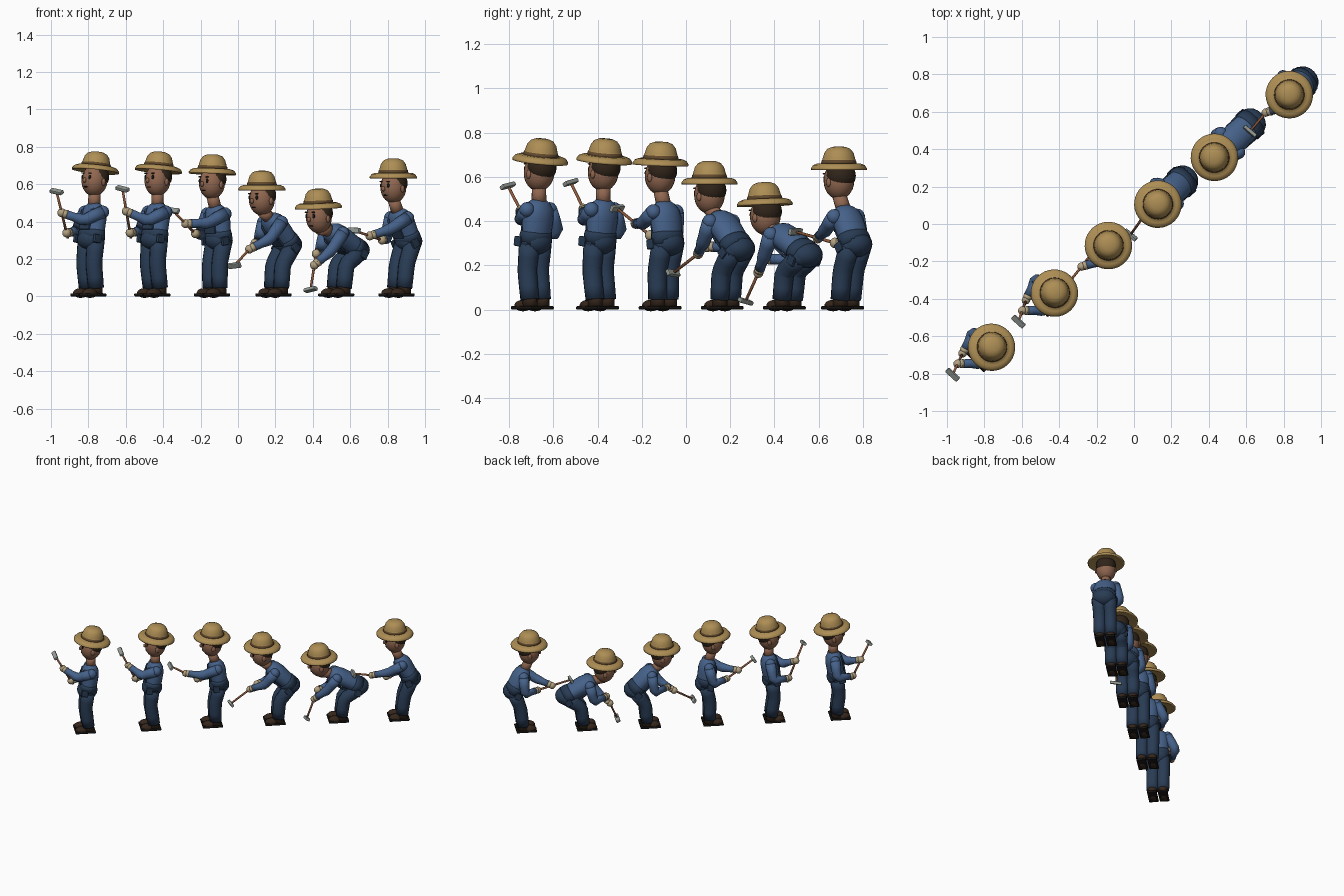
import bpy, bmesh, math
from mathutils import Matrix, Vector as V

if "Cube" in bpy.data.objects:
    bpy.data.objects.remove(bpy.data.objects["Cube"])

def mat(name, r, g, b):
    m = bpy.data.materials.new(name)
    m.diffuse_color = (r, g, b, 1)
    m.use_nodes = True
    m.node_tree.nodes["Principled BSDF"].inputs["Base Color"].default_value = m.diffuse_color
    return m

SHIRT = mat("shirt_blue", .06, .12, .25)
DENIM = mat("dark_denim", .022, .045, .09)
BOOT = mat("boot_brown", .035, .019, .011)
SKIN = mat("skin", .28, .135, .08)
HAIR = mat("hair", .03, .018, .01)
STRAW = mat("straw", .42, .27, .09)
BAND = mat("hat_band", .12, .065, .025)
GLOVE = mat("glove", .45, .36, .22)
WOOD = mat("wood", .27, .1, .045)
METAL = mat("metal", .3, .33, .3)
DARK = mat("dark", .01, .008, .007)

def finish(name, bm, m, M, smooth=True):
    bm.transform(M)
    bmesh.ops.recalc_face_normals(bm, faces=bm.faces)
    for f in bm.faces:
        f.smooth = smooth
    me = bpy.data.meshes.new(name)
    bm.to_mesh(me)
    bm.free()
    me.materials.append(m)
    bpy.context.collection.objects.link(bpy.data.objects.new(name, me))

def ball(name, c, s, m, M, seg=20):
    bm = bmesh.new()
    bmesh.ops.create_uvsphere(bm, u_segments=seg, v_segments=seg // 2 + 2, radius=1)
    finish(name, bm, m, M @ Matrix.Translation(c) @ Matrix.Diagonal((*s, 1)))

def box(name, s, m, M, bevel=.006):
    bm = bmesh.new()
    bmesh.ops.create_cube(bm, size=1)
    bmesh.ops.scale(bm, vec=s, verts=bm.verts)
    bmesh.ops.bevel(bm, geom=bm.edges[:], offset=bevel, segments=2, affect='EDGES', profile=.5)
    finish(name, bm, m, M, False)

def tube(name, path, radii, m, M, wide=1.0, n=16):
    """Round or elliptical tube through points; 'wide' stretches it sideways."""
    path = [V(p) for p in path]
    bm, rings = bmesh.new(), []
    for i, (p, r) in enumerate(zip(path, radii)):
        t = (path[min(i + 1, len(path) - 1)] - path[max(i - 1, 0)]).normalized()
        ref = V((0, 1, 0)) if abs(t.y) < .9 else V((0, 0, 1))
        u = (ref - t * ref.dot(t)).normalized()
        w = t.cross(u)
        rings.append([bm.verts.new(p + u * r * wide * math.cos(a) + w * r * math.sin(a))
                      for a in (2 * math.pi * k / n for k in range(n))])
    for a, b in zip(rings, rings[1:]):
        for k in range(n):
            bm.faces.new((a[k], a[(k + 1) % n], b[(k + 1) % n], b[k]))
    bm.faces.new(rings[0])
    bm.faces.new(rings[-1])
    finish(name, bm, m, M)

def lathe(name, prof, m, M, n=36):
    bm = bmesh.new()
    vs = [bm.verts.new((r, 0, z)) for r, z in prof]
    es = [bm.edges.new(e) for e in zip(vs, vs[1:])]
    bmesh.ops.spin(bm, geom=vs + es, axis=(0, 0, 1), cent=(0, 0, 0), angle=2 * math.pi, steps=n)
    bmesh.ops.remove_doubles(bm, verts=bm.verts, dist=1e-5)
    finish(name, bm, m, M)

def joint(a, b, l1, l2, pole):
    """Middle joint of a two-bone limb, bent towards the pole."""
    d = b - a
    L = min(d.length, l1 + l2 - .002)
    t = d.normalized()
    x = (l1 * l1 - l2 * l2 + L * L) / (2 * L)
    h = math.sqrt(max(l1 * l1 - x * x, 0))
    pole = V(pole)
    return a + t * x + (pole - t * pole.dot(t)).normalized() * h

def limb(name, a, j, b, r, m, M):
    tube(name, [a, a.lerp(j, .5), a.lerp(j, .88), j.lerp(b, .12), j.lerp(b, .55), b],
         [r[0], r[0] * .97, r[1], r[1], r[2] * 1.03, r[2]], m, M)
    ball(name + "_joint", a, [r[0]] * 3, m, M, 14)

def head(M):
    ball("head", (0, 0, 0), (.071, .068, .085), SKIN, M, 24)
    ball("hair", (-.013, 0, .022), (.066, .070, .064), HAIR, M)
    ball("nose", (.072, 0, -.008), (.012, .01, .014), SKIN, M, 10)
    ball("mouth", (.058, 0, -.042), (.006, .017, .004), DARK, M, 10)
    for s in (-1, 1):
        ball("ear", (-.004, s * .069, -.008), (.014, .008, .02), SKIN, M, 10)
        ball("eye", (.063, s * .028, .01), (.006, .008, .012), DARK, M, 10)
        ball("eyebrow", (.064, s * .028, .031), (.005, .013, .004), HAIR, M, 10)
    H = M @ Matrix.Translation((0, 0, .064))
    lathe("straw_hat", [(0, .091), (.03, .089), (.052, .08), (.066, .062), (.074, .035), (.078, .014),
                        (.1, .013), (.117, .006), (.127, -.008), (.126, -.016), (.116, -.014),
                        (.095, -.01), (.06, -.008), (0, .0)], STRAW, H)
    lathe("hat_band", [(.079, .012), (.081, .014), (.0775, .028), (.07, .03)], BAND, H)

def worker(pos, hip, chest, hd, tilt, end, tip, grips):
    M = Matrix.Translation((*pos, 0)) @ Matrix.Rotation(math.radians(180 + 43), 4, 'Z')
    hip, chest, hd = (V((p[0], 0, p[1])) for p in (hip, chest, hd))
    end, tip = V(end), V(tip)
    up = (chest - hip).normalized()
    fwd = V((0, 1, 0)).cross(up)
    # torso, neck and head
    mid = hip.lerp(chest, .5) - fwd * .006
    tube("shirt", [hip, hip.lerp(mid, .6), mid.lerp(chest, .5), chest, chest + up * .028, chest + up * .042],
         [.056, .057, .06, .057, .042, .028], SHIRT, M, 1.32, 20)
    tube("neck", [chest + up * .02, hd - V((0, 0, .06))], [.034, .032], SKIN, M)
    head(M @ Matrix.Translation(hd) @ Matrix.Rotation(-math.radians(tilt), 4, 'Y'))
    # overalls
    ball("trouser_seat", hip - up * .005, (.07, .08, .06), DENIM, M)
    tube("waistband", [hip - up * .01, hip + up * .03, hip + up * .045], [.064, .063, .06], DENIM, M, 1.3, 20)
    R = M @ Matrix((fwd, V((0, 1, 0)), up)).transposed().to_4x4()
    Q = M @ Matrix.Translation(hip) @ Matrix((fwd, V((0, 1, 0)), up)).transposed().to_4x4()
    box("bib", (.012, .08, .06), DENIM, Q @ Matrix.Translation((.056, 0, .07)), .004)
    for s in (-1, 1):
        tube("strap", [hip + fwd * .06 + up * .09 + V((0, s * .033, 0)),
                       chest + fwd * .05 + V((0, s * .036, 0)),
                       chest + up * .034 + V((0, s * .036, 0))], [.007] * 3, DENIM, M, 1, 8)
        box("pouch", (.045, .02, .045), DENIM, Q @ Matrix.Translation((.028, s * .078, -.005)))
        # legs and boots
        a, b = hip + V((0, s * .037, -.012)), V((-.022, s * .037, .045))
        k = joint(a, b, .122, .125, (1, 0, .1))
        limb("trouser_leg", a, k, b, (.047, .044, .042), DENIM, M)
        B = M @ Matrix.Translation((0, s * .037, 0))
        box("boot_sole", (.14, .066, .016), DARK, B @ Matrix.Translation((0, 0, .008)), .005)
        ball("boot_toe", (.022, 0, .018), (.047, .032, .026), BOOT, B)
        tube("boot_ankle", [(-.024, 0, .012), (-.024, 0, .045), (-.022, 0, .058)], [.036, .035, .033], BOOT, B, .9)
        # arms and gloves
        sh = chest + V((0, s * .07, 0)) - up * .004
        hand = end.lerp(tip, grips[0] if s > 0 else grips[1])
        far = hand - sh
        if far.length > .236:
            sh = hand - far.normalized() * .236
        elbow = joint(sh, hand, .115, .123, (-.5, s * .6, -.7))
        wrist = elbow.lerp(hand, .83)
        limb("sleeve", sh, elbow, wrist, (.035, .031, .023), SHIRT, M)
        tube("glove_cuff", [elbow.lerp(hand, .76), elbow.lerp(hand, .95)], [.025, .021], GLOVE, M, 1, 12)
        ball("glove", hand, (.024, .023, .024), GLOVE, M, 14)
    # hoe
    t = (tip - end).normalized()
    tube("hoe_handle", [end - t * .015, tip], [.0075, .0065], WOOD, M, 1, 10)
    side = (V((0, 1, 0)) - t * t.y).normalized()
    O = Matrix((t, side, t.cross(side))).transposed().to_4x4()
    box("hoe_blade", (.02, .082, .03), METAL, M @ Matrix.Translation(tip) @ O, .005)

# six steps of the swing: (position, hip, chest, head, head tilt, handle end, blade, grip fractions)
worker((-.80, -.695), (-.02, .31), (-.04, .455), (-.045, .62), 8,
       (.075, -.085, .325), (.2, -.035, .56), (.52, .06))
worker((-.458, -.40), (-.015, .31), (-.035, .455), (-.038, .62), 7,
       (.085, -.08, .325), (.2, -.02, .575), (.52, .06))
worker((-.139, -.117), (-.05, .305), (-.03, .445), (0, .605), 3,
       (.08, -.03, .325), (.285, 0, .458), (.48, .08))
worker((.19, .164), (-.105, .28), (.01, .4), (.085, .518), 0,
       (.11, -.02, .29), (.305, .02, .165), (.3, .05))
worker((.525, .445), (-.14, .25), (.02, .34), (.127, .422), -3,
       (.135, -.01, .24), (.22, .035, .037), (.36, .06))
worker((.848, .708), (-.085, .3), (-.02, .425), (.024, .583), 0,
       (.06, -.03, .297), (.312, 0, .352), (.48, .08))
